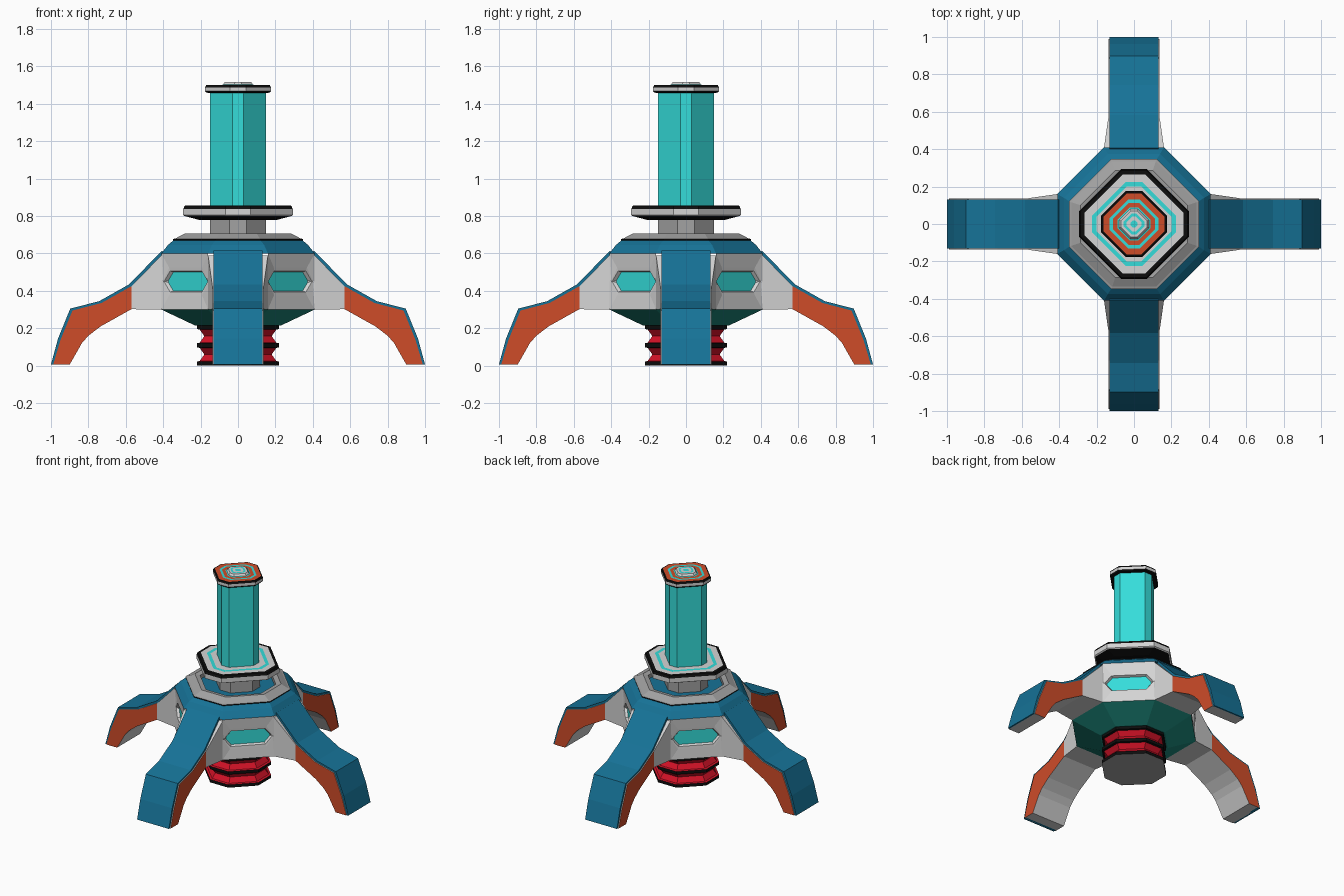
import bpy, bmesh, math
from mathutils import Matrix

if "Cube" in bpy.data.objects:
    bpy.data.objects.remove(bpy.data.objects["Cube"])

COLOURS = {
    "blue": (0.008, 0.17, 0.31), "cyan": (0.035, 0.72, 0.70),
    "teal": (0.012, 0.26, 0.21), "orange": (0.62, 0.072, 0.022),
    "red": (0.65, 0.006, 0.02), "black": (0.004, 0.004, 0.004),
    "white": (0.66, 0.66, 0.66), "grey": (0.36, 0.36, 0.36),
}
NAMES = list(COLOURS)
for n, c in COLOURS.items():
    bpy.data.materials.new(n).diffuse_color = (*c, 1)


def finish(name, bm, recalc=True):
    if recalc:
        bmesh.ops.recalc_face_normals(bm, faces=bm.faces)
    me = bpy.data.meshes.new(name)
    bm.to_mesh(me)
    bm.free()
    used = sorted({p.material_index for p in me.polygons})
    idx = [p.material_index for p in me.polygons]
    for i in used:
        me.materials.append(bpy.data.materials[NAMES[i]])
    for p, i in zip(me.polygons, idx):
        p.material_index = used.index(i)
    ob = bpy.data.objects.new(name, me)
    bpy.context.collection.objects.link(ob)
    return ob


def face(bm, verts, colour):
    bm.faces.new(verts).material_index = NAMES.index(colour)


def bridge(bm, a, b, colours):
    """Join two loops; colours is one name or one name per side."""
    n = len(a)
    for i in range(n):
        j = (i + 1) % n
        c = colours if isinstance(colours, str) else colours[i]
        face(bm, (a[i], a[j], b[j], b[i]), c)


def octagon(bm, a, f, z):
    """Eight-sided loop reaching a on each axis, with flats of half width f."""
    pts = []
    for k in range(4):
        c, s = round(math.cos(k * math.pi / 2)), round(math.sin(k * math.pi / 2))
        pts += [(c * x - s * y, s * x + c * y) for x, y in ((a, -f), (a, f))]
    return [bm.verts.new((x, y, z)) for x, y in pts]


def stack(name, start, bands, closed=True, base=None):
    """Octagonal tower: start = (a, f, z), bands = (a, f, z, colour)."""
    bm = bmesh.new()
    first = prev = octagon(bm, *start)
    for a, f, z, colour in bands:
        ring = octagon(bm, a, f, z)
        bridge(bm, prev, ring, colour)
        prev = ring
    if closed:
        face(bm, first[::-1], base or bands[0][3])
        face(bm, prev, bands[-1][3])
    return finish(name, bm)


def loft(name, sections, turn, colour_rule, ends):
    """Beam from cross-sections (top x, z, bottom x, z, half width)."""
    bm = bmesh.new()
    prev = first = None
    for n, (tx, tz, bx, bz, w) in enumerate(sections):
        ring = [bm.verts.new(p) for p in
                ((tx, -w, tz), (tx, w, tz), (bx, w, bz), (bx, -w, bz))]
        if prev:
            bridge(bm, prev, ring, colour_rule(n))
        first, prev = first or ring, ring
    face(bm, first, ends)
    face(bm, prev[::-1], ends)
    bm.transform(Matrix.Rotation(turn, 4, 'Z'))
    return finish(name, bm)


# Bellows foot
bellows, z = [], 0.0
for k in range(3):
    bellows.append((0.22, 0.075, z + 0.022, "black"))
    if k < 2:
        bellows += [(0.205, 0.07, z + 0.025, "red"), (0.18, 0.06, z + 0.06, "red"),
                    (0.205, 0.07, z + 0.095, "red"), (0.22, 0.075, z + 0.098, "black")]
    z += 0.098
stack("bellows_foot", (0.22, 0.075, 0.0), bellows, base="grey")

# Tapered belly and blue roof
stack("belly", (0.23, 0.08, 0.215), [(0.41, 0.16, 0.30, "teal")])
stack("roof", (0.41, 0.16, 0.60), [(0.375, 0.14, 0.645, "blue"), (0.345, 0.12, 0.67, "blue")])

# Open collar ring on the roof
stack("roof_collar", (0.345, 0.12, 0.665),
      [(0.348, 0.121, 0.677, "black"), (0.335, 0.117, 0.68, "grey"),
       (0.285, 0.10, 0.706, "grey"), (0.25, 0.088, 0.70, "grey"), (0.25, 0.088, 0.665, "grey")],
      closed=False)

# Neck and middle plate
stack("neck", (0.15, 0.045, 0.66), [(0.15, 0.045, 0.79, "grey")])
stack("middle_plate", (0.21, 0.045, 0.78),
      [(0.285, 0.065, 0.80, "black"), (0.293, 0.068, 0.805, "white"),
       (0.293, 0.068, 0.838, "white"), (0.285, 0.066, 0.855, "black"),
       (0.265, 0.06, 0.857, "black"), (0.225, 0.045, 0.857, "white"),
       (0.20, 0.038, 0.857, "cyan"), (0.14, 0.03, 0.857, "white")])

# Column
stack("column", (0.15, 0.03, 0.85), [(0.15, 0.03, 1.465, "cyan")])

# Banded cap with concentric inlays
stack("cap", (0.15, 0.035, 1.458),
      [(0.17, 0.042, 1.46, "black"), (0.176, 0.044, 1.468, "black"),
       (0.176, 0.044, 1.488, "white"), (0.17, 0.042, 1.50, "black"),
       (0.163, 0.04, 1.501, "black"), (0.13, 0.032, 1.501, "orange"),
       (0.113, 0.028, 1.501, "cyan"), (0.088, 0.022, 1.501, "orange"),
       (0.08, 0.02, 1.503, "cyan"), (0.07, 0.016, 1.517, "white"),
       (0.055, 0.012, 1.517, "white"), (0.04, 0.009, 1.517, "cyan"),
       (0.02, 0.005, 1.517, "white"), (0.008, 0.002, 1.517, "cyan")])

# Legs with blue cover plates
TOP = [(0.41, 0.59), (0.57, 0.425), (0.73, 0.335), (0.885, 0.295), (0.95, 0.135), (0.988, 0.006)]
BOTTOM = [(0.41, 0.30), (0.57, 0.302), (0.735, 0.21), (0.80, 0.16), (0.835, 0.12), (0.90, 0.006)]
WIDTH = [0.16] + [0.137] * 5
leg = [(0.36, 0.59, 0.36, 0.30, 0.16)] + [(*t, *b, w) for t, b, w in zip(TOP, BOTTOM, WIDTH)]
cover = [(x + 0.012, z + (0.01 if z > 0.05 else 0), x - 0.012, z - (0.012 if z > 0.05 else 0), 0.131)
         for x, z in [(0.395, 0.605)] + TOP[1:]]


def leg_colours(n):
    side = "white" if n < 3 else "orange"
    return ["white", side, "white", side]


for k in range(4):
    turn = k * math.pi / 2
    loft(f"leg_{k + 1}", leg, turn, leg_colours, "white")
    loft(f"leg_cover_{k + 1}", cover, turn, lambda n: "blue", "blue")

# Diagonal wall panels with recessed pointed windows
RINGS = [(0.177, 0.177, 0.15, 0.403, None), (0.125, 0.172, 0.075, 0.396, "white"),
         (0.119, 0.165, 0.057, 0.394, "white"), (0.113, 0.155, 0.05, 0.376, "white")]
for k in range(4):
    bm = bmesh.new()
    t = math.pi / 4 + k * math.pi / 2
    c, s = math.cos(t), math.sin(t)
    prev = None
    for sh, tip, h, d, colour in RINGS:
        loop = [(tip, 0), (sh, h), (-sh, h), (-tip, 0), (-sh, -h), (sh, -h)]
        ring = [bm.verts.new((c * d - s * u, s * d + c * u, 0.45 + v)) for u, v in loop]
        if prev:
            bridge(bm, prev, ring, colour)
        prev = ring
    face(bm, prev, "cyan")
    finish(f"window_panel_{k + 1}", bm, recalc=False)

for m in bpy.data.materials:
    if m.users and not m.is_grease_pencil:
        m.use_nodes = True
        m.node_tree.nodes["Principled BSDF"].inputs["Base Color"].default_value = m.diffuse_color
